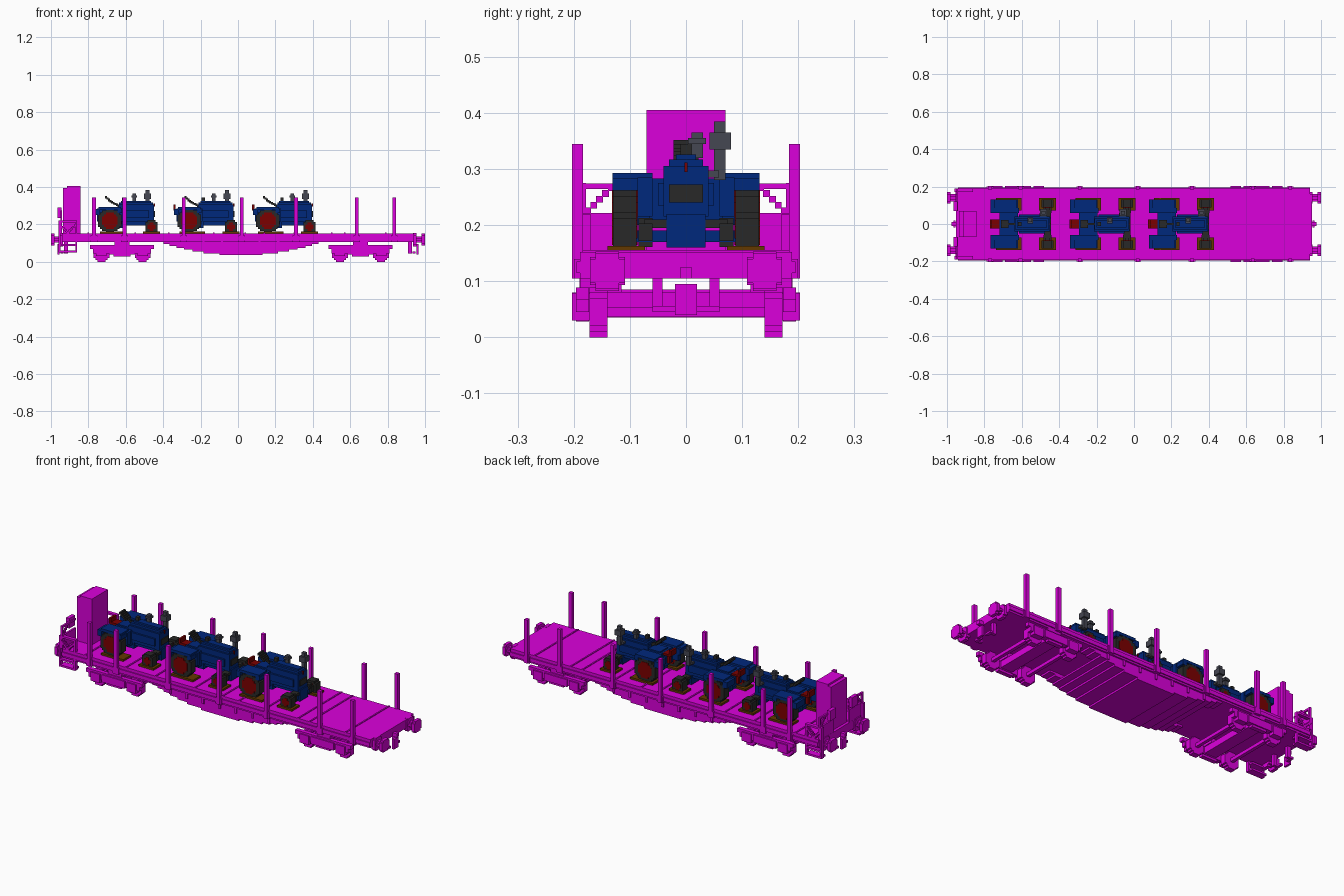
import bpy, bmesh, math
from mathutils import Matrix, Vector

default = bpy.data.objects.get("Cube")
if default:
    bpy.data.objects.remove(default, do_unlink=True)

STEP = 0.0105  # block size of the stepped style
FLOOR = .152   # top of the deck
UNDER = .105   # underside of the deck
SIDE = .189    # half width of the deck
END = .94      # half length of the deck


def material(name, *colour):
    mat = bpy.data.materials.new(name)
    mat.use_nodes = True
    mat.diffuse_color = (*colour, 1)
    mat.node_tree.nodes["Principled BSDF"].inputs["Base Color"].default_value = (*colour, 1)
    return mat


magenta = material("magenta paint", .71, 0, .71)
blue = material("blue paint", 0, .021, .2)
red = material("dark red paint", .2, 0, 0)
rubber = material("black rubber", .022, .022, .021)
grey = material("grey metal", .06, .063, .085)
wood = material("brown wood", .125, .04, 0)


def part(name, mat, boxes, mirror=False):
    """Join boxes given as (x range, y range, z range); mirror copies them to -y."""
    bm = bmesh.new()
    boxes = list(boxes)
    if mirror:
        boxes += [(x, (-y[1], -y[0]), z) for x, y, z in boxes]
    for ranges in boxes:
        size = Vector([b - a for a, b in ranges])
        middle = Vector([(a + b) / 2 for a, b in ranges])
        bmesh.ops.create_cube(bm, size=1, matrix=Matrix.Translation(middle) @ Matrix.Diagonal(size.to_4d()))
    mesh = bpy.data.meshes.new(name)
    bm.to_mesh(mesh)
    bm.free()
    mesh.materials.append(mat)
    obj = bpy.data.objects.new(name, mesh)
    bpy.context.collection.objects.link(obj)
    return obj


def span(middle, half):
    return (middle - half, middle + half)


def full(half):
    return span(0, half)


def rise(bottom, height):
    return (bottom, bottom + height)


def disc(across, z, radius, thick, along_x=False):
    """Stepped disc: its axis runs along y, or along x."""
    rows = round(2 * radius / STEP)
    height = 2 * radius / rows
    for i in range(rows):
        low = -radius + i * height
        half = math.sqrt(radius ** 2 - (low + height / 2) ** 2)
        half = max(1, round(half / STEP)) * STEP
        level = rise(z + low, height)
        if along_x:
            yield (thick, span(across, half), level)
        else:
            yield (span(across, half), thick, level)


def stairs(start, end, thick, half=STEP / 2):
    """Stair of blocks, all the same in y, between two (x, z) points."""
    start, end = Vector(start), Vector(end)
    count = math.ceil((end - start).length / STEP) + 1
    for i in range(count):
        x, z = start.lerp(end, i / (count - 1))
        yield (span(x, half), thick, span(z, STEP * .6))


# Deck with raised seams and side rails
deck_height = (UNDER, FLOOR)
part("deck", magenta, [(full(END), full(SIDE), deck_height),
                       (full(END + STEP), full(.15), deck_height)])
part("deck_seams", magenta, [(span(x, .004), full(SIDE), rise(FLOOR, .004))
                             for x in (-.8, -.55, -.37, -.13, .04, .14, .3, .5, .57, .79)])
part("side_rails", magenta, [(full(END), rise(SIDE, .006), span(.125, STEP))], True)

# Stakes and their pockets
stakes = (-.77, -.607, -.29, .02, .31, .635, .835)
part("stakes", magenta, [(span(x, .01), (.184, .203), (UNDER, .345)) for x in stakes], True)
part("stake_pockets", magenta, [(span(x, .018), (SIDE, .2), (UNDER, .14)) for x in stakes], True)

# Curved girder below the deck: a full tray low down, open between its upper sides
BELLY = .015
tray, sides = [], []
for i in range(7):
    x = span(BELLY, .43 * math.sqrt((i + .5) / 7))
    z = rise(.035 + i * .01, .01)
    if i < 5:
        tray.append((x, full(.18), z))
    else:
        sides.append((x, (.115, .18), z))
part("belly_tray", magenta, tray)
part("belly_sides", magenta, sides, True)
part("girder_ribs", magenta, [(span(BELLY + i * .1, .006), span(.18, .006), (.075, UNDER))
                              for i in range(-3, 4)], True)

# Bogies
WHEEL = .045
frame_y = (.173, .196)
box_y = (.17, .203)
for name, middle in (("rear", -.62), ("front", .655)):
    wheels, frame, axles = [], [], []
    for x in (middle - .11, middle + .11):
        wheels += disc(x, WHEEL, WHEEL, (.14, .172))
        frame += [(span(x, .028), box_y, span(.054, .024)),
                  (span(x, WHEEL), frame_y, span(.058, .013))]
        axles.append((span(x, .009), full(.15), span(WHEEL, .009)))
    frame += [(span(middle, .17), frame_y, span(.078, STEP)),
              (span(middle, .07), box_y, span(.06, .02)),
              (span(middle, WHEEL), frame_y, (.028, WHEEL)),
              (span(middle, .04), (.115, SIDE), (.08, UNDER))]
    part(name + "_bogie_wheels", magenta, wheels, True)
    part(name + "_bogie_frame", magenta, frame, True)
    part(name + "_bogie_axles", magenta, axles)
    part(name + "_bogie_beam", magenta, [(span(middle, .035), full(.18), (WHEEL, .08))])

# Buffers, hooks and hoses at both ends
for name, side in (("rear", -1), ("front", 1)):
    buffers = []
    for x, half, radius in ((.991, .009, .032), (.965, .02, .016), (.945, .01, .035)):
        buffers += disc(.14, .118, radius, span(x * side, half), True)
    part(name + "_buffers", magenta, buffers, True)
    part(name + "_hook", magenta, [(span(.958 * side, .018), full(.01), span(.115, .01)),
                                   (span(.96 * side, .006), full(.02), (.04, .095))])
    part(name + "_hoses", magenta, [(span(.92 * side, .01), span(.051, .009), (WHEEL, .11)),
                                    (span(END * side, .008), (.02, .06), rise(WHEEL, STEP))], True)

# Brake cabin and railed platform
part("brake_cabin", magenta, [((-.935, -.85), full(.07), (FLOOR, .395)),
                              ((-.915, -.843), full(.07), (FLOOR, .405))])
rail = span(-.945, .005)
braces = [(rail, span(.175 - i * STEP, .006), span(.225 + i * STEP, .006)) for i in range(5)]
part("platform_railing", magenta,
     [(rail, (.07, SIDE), rise(.264, STEP)), (rail, (.178, SIDE), (FLOOR, .275)),
      (rail, (.07, .18), (FLOOR, .222)), (span(-.955, .01), (.07, .12), (.235, .29)), *braces], True)
edge = span(.18, .01)
front_step, back_step = -.865, -.955
part("platform_side_frames", magenta,
     [((back_step, front_step), edge, rise(.21, STEP)),
      *stairs((back_step, .2), (-.905, FLOOR), edge),
      *stairs((front_step, .2), (-.915, FLOOR), edge)], True)
part("platform_steps", magenta,
     [(span(x, .005), edge, (.05, .22)) for x in (back_step, front_step)] +
     [((back_step, front_step), (.15, .19), rise(z, STEP)) for z in (.05, .085)], True)


def tractor_part(name, mat, boxes, mirror=False):
    """Build a part measured from the tractor's tail and place it on all three."""
    piece = part("rear_tractor_" + name, mat, boxes, mirror)
    piece.location.x = -.77
    for place, offset in (("middle", -.345), ("front", .075)):
        copy = piece.copy()
        copy.name = place + "_tractor_" + name
        copy.location.x = offset
        bpy.context.collection.objects.link(copy)


# Tractor wheels on wooden chocks
REAR, FRONT = .085, .307
tread = (.088, .13)
tractor_part("chocks", wood, [(span(x, half), (.073, .14), rise(FLOOR, STEP))
                              for x, half in ((.1, .068), (FRONT, .045))], True)
for name, x, z, radius, hub in (("rear", REAR, .219, .065, .044),
                                ("front", FRONT, .187, .036, .022)):
    tractor_part(name + "_tyres", rubber, disc(x, z, radius, tread), True)
    tractor_part(name + "_hubs", red, disc(x, z, hub, (.086, .132)), True)
tractor_part("front_hub_carriers", rubber, disc(FRONT, .187, .026, (.06, .085)), True)
fender = (.06, .131)
tractor_part("fenders", blue, [(span(REAR, .06), fender, (.278, .293)),
                               (span(.017, .013), fender, (.25, .283)),
                               (span(.137, .012), fender, (.262, .283)),
                               (span(REAR, .07), (.06, .086), (.215, .285))], True)

# Tractor body and axles
tractor_part("rear_body", blue, [((.05, .15), full(.065), (.2, .283)),
                                 ((.06, .16), full(.035), (.18, .29)),
                                 (span(REAR, .015), full(.09), (.2, .23))])
tractor_part("hood", blue, [(span(.225, half), full(width), level) for half, width, level in (
    (.095, .04, (.215, .305)), (.09, .03, (.3, .317)), (.08, .018, (.31, .326)),
    (.07, .05, (.235, .275)), (.075, .025, (.195, .22)))])
tractor_part("front_axle", blue, [(span(FRONT, .012), full(.088), (.17, .19)),
                                  (span(FRONT, .02), full(.035), (.16, .22))])
nose = span(.321, .004)
tractor_part("grille", rubber, [(nose, full(.03), (.24, .272)),
                                (span(FRONT, .018), full(.075), rise(.195, .015))])
tractor_part("nose_stripe", red, [(nose, full(.003), (.295, .312))])

# Tractor pipes and controls
PIPE = .286
tractor_part("exhaust", grey, [(span(PIPE, .01), span(.06, .01), (.28, .385)),
                               (span(PIPE, .018), span(.061, .019), (.335, .365)),
                               (span(PIPE, .02), span(.047, .012), rise(.285, .012))])
tractor_part("air_intake", grey, [(span(.215, .01), span(.02, .01), (.32, .365)),
                                  (span(.215, .015), span(.02, .016), span(.35, .005))])
tractor_part("fuel_cap", rubber, [(span(.16, .009), full(.01), (.32, .345))])
tractor_part("steering_wheel", rubber, [*stairs((.065, .345), (.095, .318), full(.022)),
                                        *stairs((.08, .328), (.14, .295), full(.006))])
tractor_part("seat", red, [((.005, .05), full(.024), rise(.272, STEP)),
                           ((0, .012), full(.024), (.275, .305)),
                           ((.02, .035), full(.008), (.225, .275))])
